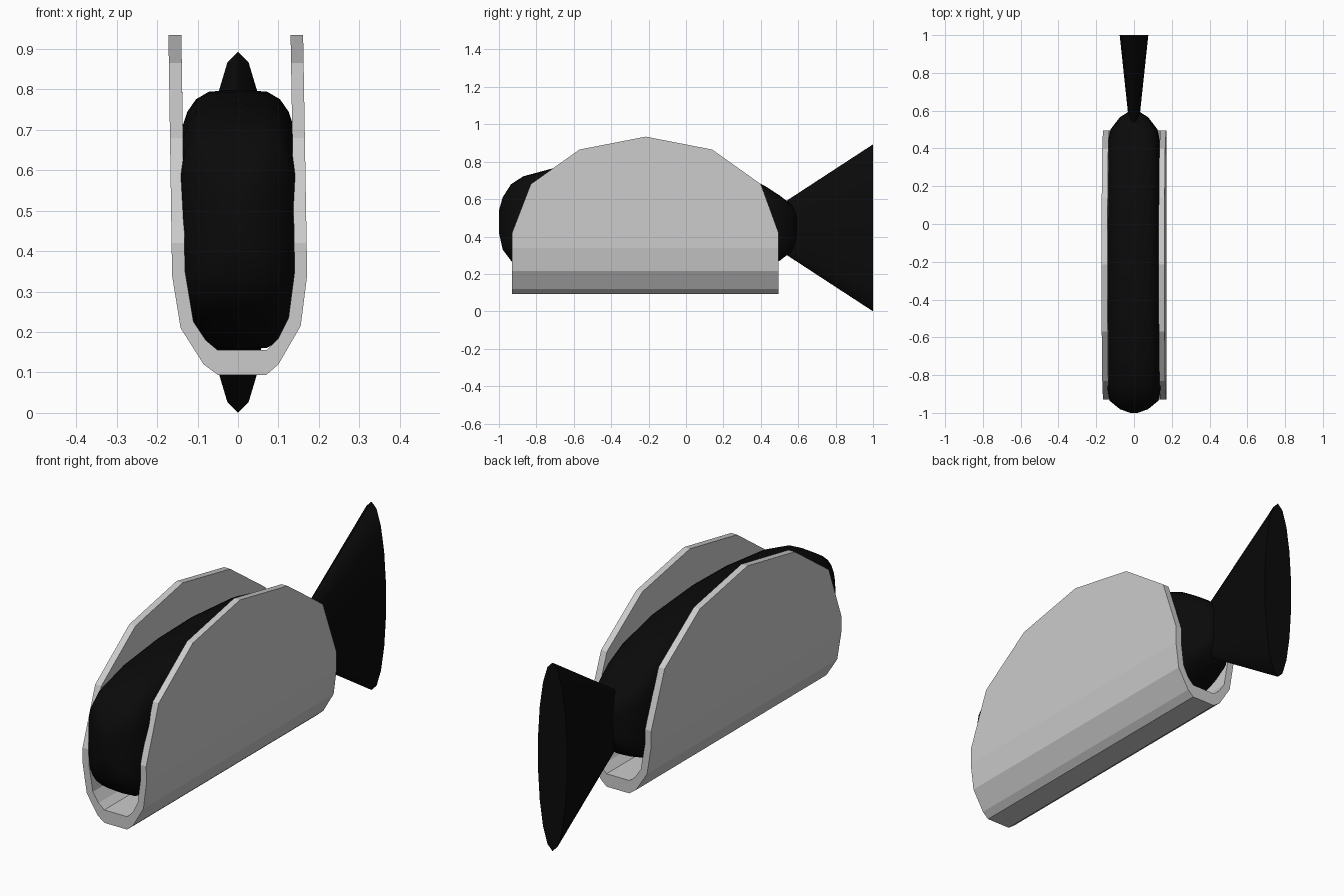
import bpy, bmesh
from math import sin, cos, pi, copysign

if "Cube" in bpy.data.objects:
    bpy.data.objects.remove(bpy.data.objects["Cube"])

black = bpy.data.materials.new("black")
black.diffuse_color = (0.003, 0.003, 0.003, 1)
black.use_nodes = True
black.node_tree.nodes["Principled BSDF"].inputs["Base Color"].default_value = black.diffuse_color


def loft(name, rings, mat=None, smooth=False):
    """Skin a list of closed rings and cap both ends."""
    bm = bmesh.new()
    vs = [[bm.verts.new(p) for p in r] for r in rings]
    n = len(vs[0])
    for a, b in zip(vs, vs[1:]):
        for i in range(n):
            j = (i + 1) % n
            bm.faces.new((a[i], a[j], b[j], b[i]))
    bm.faces.new(vs[0])
    bm.faces.new(vs[-1][::-1])
    bmesh.ops.recalc_face_normals(bm, faces=bm.faces)
    me = bpy.data.meshes.new(name)
    bm.to_mesh(me)
    bm.free()
    ob = bpy.data.objects.new(name, me)
    bpy.context.collection.objects.link(ob)
    if mat:
        me.materials.append(mat)
    if smooth:
        bpy.ops.object.select_all(action='DESELECT')
        ob.select_set(True)
        bpy.context.view_layer.objects.active = ob
        bpy.ops.object.shade_smooth_by_angle(angle=0.7)
    return ob


# Folded shell: U-shaped section whose wall tops follow the side outline
outer = [(-0.163, 0.34), (-0.142, 0.21), (-0.085, 0.12), (-0.05, 0.094),
         (0.07, 0.094), (0.10, 0.12), (0.155, 0.215), (0.171, 0.34)]
inner = [(0.14, 0.35), (0.125, 0.235), (0.10, 0.185), (0.07, 0.155),
         (-0.05, 0.155), (-0.08, 0.18), (-0.11, 0.225), (-0.131, 0.35)]
outline = [(-0.93, 0.42), (-0.83, 0.68), (-0.57, 0.865), (-0.215, 0.934),
           (0.14, 0.865), (0.40, 0.68), (0.495, 0.42)]


def wall_top(base_x, top_x, z):
    t = (z - 0.34) / (0.934 - 0.34)
    return (base_x + (top_x - base_x) * t, z)


def shell_ring(y, z):
    section = ([wall_top(-0.163, -0.172, z)] + outer +
               [wall_top(0.171, 0.161, z), wall_top(0.14, 0.13, z)] +
               inner + [wall_top(-0.131, -0.14, z)])
    return [(x, y, h) for x, h in section]


loft("folded_shell", [shell_ring(y, z) for y, z in outline])

# Fish body: boxy oval sections (y, bottom, top, half width)
stations = [(-1.0, 0.42, 0.54, 0.02), (-0.98, 0.33, 0.61, 0.075),
            (-0.935, 0.27, 0.68, 0.13), (-0.87, 0.225, 0.722, 0.143),
            (-0.71, 0.18, 0.765, 0.15), (-0.45, 0.157, 0.795, 0.152),
            (-0.2, 0.155, 0.8, 0.152), (0.1, 0.16, 0.775, 0.152),
            (0.3, 0.19, 0.727, 0.15), (0.42, 0.235, 0.672, 0.14),
            (0.50, 0.27, 0.62, 0.125), (0.565, 0.32, 0.57, 0.075),
            (0.6, 0.40, 0.50, 0.02)]


def body_ring(y, lo, hi, w, n=24):
    ring = []
    for i in range(n):
        c, s = cos(2 * pi * i / n), sin(2 * pi * i / n)
        ring.append((w * copysign(abs(c) ** 0.55, c), y,
                     (lo + hi) / 2 + (hi - lo) / 2 * copysign(abs(s) ** 0.55, s)))
    return ring


loft("fish_body", [body_ring(*s) for s in stations], black, True)


# Tail: flattened cone opening towards the back
def tail_ring(y, w, h, n=18):
    return [(w * sin(2 * pi * i / n), y, 0.4465 + h * cos(2 * pi * i / n))
            for i in range(n)]


loft("fish_tail", [tail_ring(0.40, 0.012, 0.055), tail_ring(1.0, 0.077, 0.4465)],
     black, True)
